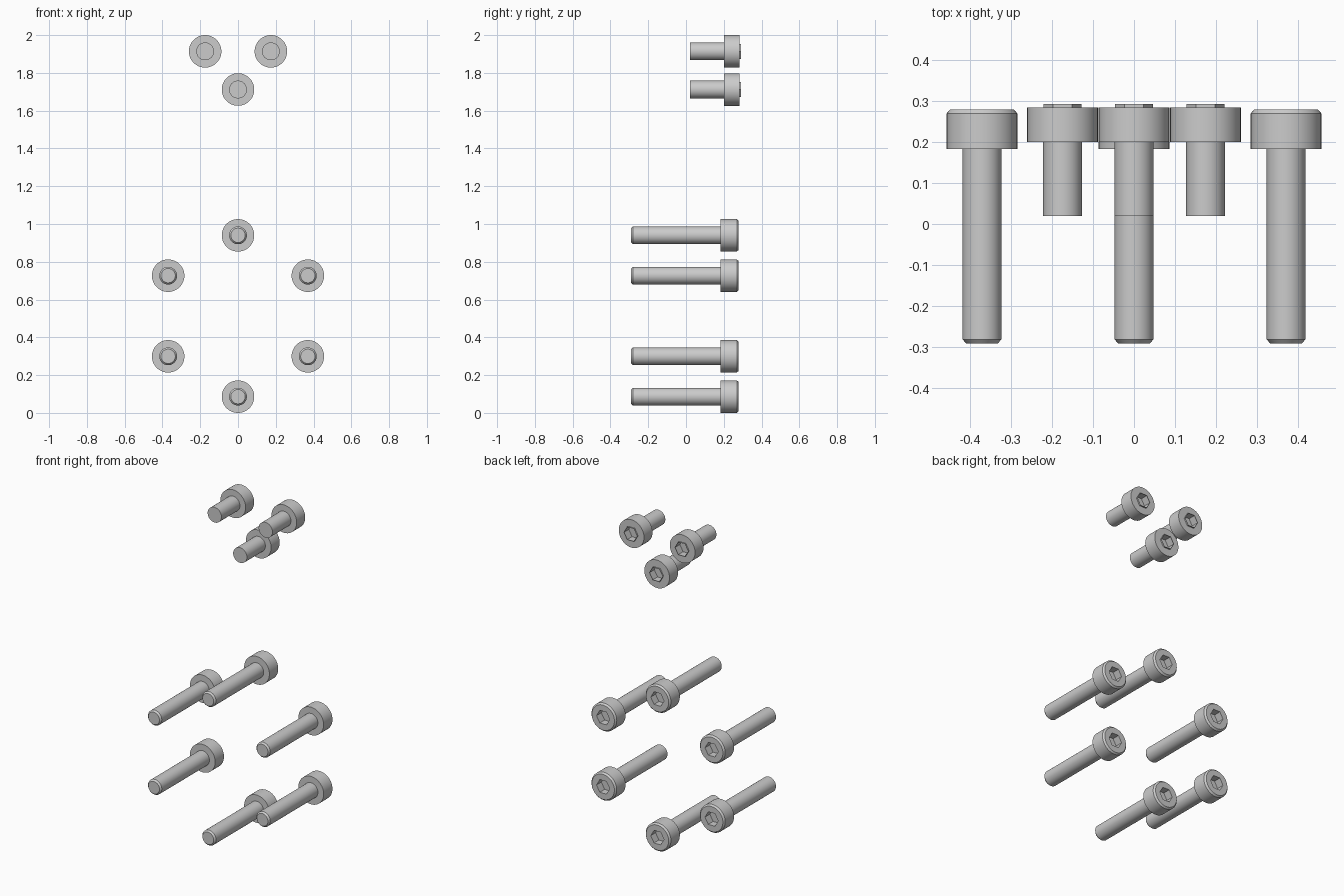
import bpy, bmesh
from math import sin, cos, pi, radians

if "Cube" in bpy.data.objects:
    bpy.data.objects.remove(bpy.data.objects["Cube"])

N = 48  # points per section (multiple of 6 so hexagon corners are exact)


def section(bm, y, r, hexagon=False):
    """One ring around the y axis, round or hexagonal (corners at +-x)."""
    ring = []
    for i in range(N):
        a = 2 * pi * i / N
        k = r * cos(pi / 6) / cos(a % (pi / 3) - pi / 6) if hexagon else r
        ring.append(bm.verts.new((k * cos(a), y, k * sin(a))))
    return ring


def bolt_mesh(name, sections):
    """Skin a list of sections from the shaft tip to the socket floor."""
    bm = bmesh.new()
    rings = [section(bm, *s) for s in sections]
    for a, b in zip(rings, rings[1:]):
        for i in range(N):
            j = (i + 1) % N
            bm.faces.new((a[i], a[j], b[j], b[i]))
    bm.faces.new(rings[0])
    bm.faces.new(rings[-1])
    bmesh.ops.recalc_face_normals(bm, faces=bm.faces)
    me = bpy.data.meshes.new(name)
    bm.to_mesh(me)
    bm.free()
    me.shade_smooth()
    me.set_sharp_from_angle(angle=radians(25))
    return me


def place(name, me, x, z):
    ob = bpy.data.objects.new(name, me)
    ob.location = (x, 0, z)
    bpy.context.collection.objects.link(ob)


# Long bolt: chamfered tip, shaft, chamfered head, hex socket
long_mesh = bolt_mesh("long_bolt", [
    (-0.291, 0.038), (-0.281, 0.047), (0.183, 0.047),
    (0.183, 0.086), (0.269, 0.086), (0.279, 0.077),
    (0.279, 0.045, True), (0.232, 0.045, True)])

# Short bolt: plain shaft, square-edged head, thin raised hex lip and socket
short_mesh = bolt_mesh("short_bolt", [
    (0.02, 0.047), (0.20, 0.047), (0.20, 0.086), (0.283, 0.086),
    (0.283, 0.046, True), (0.292, 0.046, True),
    (0.292, 0.0445, True), (0.245, 0.0445, True)])

# Six long bolts on a circle
for i in range(6):
    a = pi / 2 + i * pi / 3
    place(f"long_bolt_{i + 1}", long_mesh, 0.427 * cos(a), 0.513 + 0.427 * sin(a))

# Three short bolts above
for i, (x, z) in enumerate([(-0.174, 1.914), (0.174, 1.914), (0, 1.712)]):
    place(f"short_bolt_{i + 1}", short_mesh, x, z)
